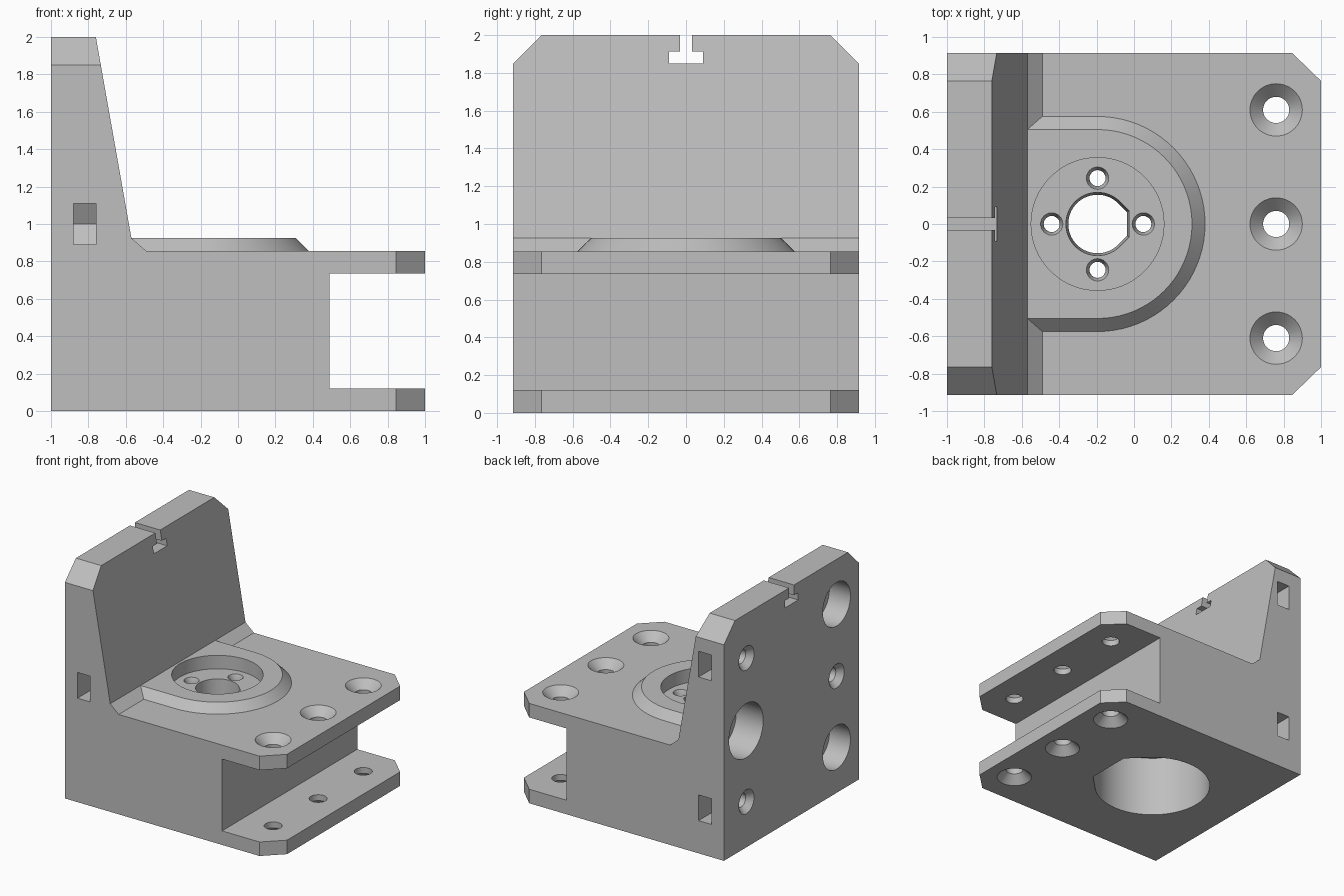
import bpy, bmesh
from math import cos, sin, pi, sqrt
from mathutils import Vector

cube = bpy.data.objects.get("Cube")
if cube:
    bpy.data.objects.remove(cube, do_unlink=True)

grey = bpy.data.materials.new("light_grey_plastic")
grey.use_nodes = True
grey.diffuse_color = (0.52, 0.52, 0.52, 1)
grey.node_tree.nodes["Principled BSDF"].inputs["Base Color"].default_value = (0.52, 0.52, 0.52, 1)

MOTOR_X = -0.195
HALF_Y = 0.915


def loft(name, axis, start, end, a, b):
    """Solid between two matching outlines at a and b along an axis."""
    place = {"x": lambda p, t: Vector((t, p[0], p[1])),
             "y": lambda p, t: Vector((p[0], t, p[1])),
             "z": lambda p, t: Vector((p[0], p[1], t))}[axis]
    bm = bmesh.new()
    lo = [bm.verts.new(place(p, a)) for p in start]
    hi = [bm.verts.new(place(p, b)) for p in end]
    bm.faces.new(lo)
    bm.faces.new(hi)
    n = len(lo)
    for i in range(n):
        j = (i + 1) % n
        bm.faces.new((lo[i], lo[j], hi[j], hi[i]))
    bmesh.ops.recalc_face_normals(bm, faces=bm.faces)
    mesh = bpy.data.meshes.new(name)
    bm.to_mesh(mesh)
    bm.free()
    mesh.materials.append(grey)
    ob = bpy.data.objects.new(name, mesh)
    bpy.context.collection.objects.link(ob)
    return ob


def prism(name, axis, outline, a, b):
    return loft(name, axis, outline, outline, a, b)


def circle(u, v, r, n=48):
    return [(u + r * cos(2 * pi * i / n), v + r * sin(2 * pi * i / n)) for i in range(n)]


def teardrop(r, n=48):
    """Circle with a truncated 45 degree roof toward +x."""
    arc = [pi / 4 + 1.5 * pi * i / n for i in range(n + 1)]
    k = r * (sqrt(2) - 1)
    pts = [(r * cos(t), r * sin(t)) for t in arc] + [(r, -k), (r, k)]
    return [(MOTOR_X + x, y) for x, y in pts]


def rounded_tab(r, n=40):
    """Half-round outline with a straight run back into the wall."""
    arc = [-pi / 2 + pi * i / n for i in range(n + 1)]
    pts = [(MOTOR_X + r * cos(t), r * sin(t)) for t in arc]
    return pts + [(-0.7, r), (-0.7, -r)]


def rect(u0, u1, v0, v1):
    return [(u0, v0), (u1, v0), (u1, v1), (u0, v1)]


def combine(target, tool, operation="DIFFERENCE"):
    mod = target.modifiers.new("bool", "BOOLEAN")
    mod.operation = operation
    mod.solver = "EXACT"
    mod.object = tool
    bpy.context.view_layer.objects.active = target
    bpy.ops.object.modifier_apply(modifier=mod.name)
    bpy.data.objects.remove(tool, do_unlink=True)


# Main bracket: side profile trimmed by plan and wall outlines
profile = [(-1.1, 0), (1.1, 0), (1.1, 0.12), (0.49, 0.12), (0.49, 0.735), (1.1, 0.735),
           (1.1, 0.855), (-0.49, 0.855), (-0.57, 0.925), (-0.76, 2), (-1.1, 2)]
body = prism("motor_bracket", "y", profile, -1.2, 1.2)
plan = [(-1, -HALF_Y), (0.845, -HALF_Y), (1, -0.765), (1, 0.765), (0.845, HALF_Y), (-1, HALF_Y)]
combine(body, prism("plan", "z", plan, -0.1, 2.1), "INTERSECT")
wall = [(-1.3, -0.2), (1.3, -0.2), (1.3, 1.465), (0.665, 2.1), (-0.665, 2.1), (-1.3, 1.465)]
combine(body, prism("wall", "x", wall, -1.5, 1.5), "INTERSECT")

# Raised bevelled boss around the motor pocket
combine(body, loft("boss", "z", rounded_tab(0.595), rounded_tab(0.505), 0.835, 0.925), "UNION")

# Pocket, motor cavity and shaft hole
combine(body, prism("pocket", "z", circle(MOTOR_X, 0, 0.355, 64), 0.81, 1.0))
combine(body, prism("cavity", "z", teardrop(0.467), -0.1, 0.53))
combine(body, loft("shaft_hole", "z", teardrop(0.155), teardrop(0.17), 0.5, 0.83))

# Four screw holes around the shaft
for dx, dy in ((1, 0), (-1, 0), (0, 1), (0, -1)):
    x, y = MOTOR_X + 0.245 * dx, 0.245 * dy
    combine(body, prism("screw", "z", circle(x, y, 0.043, 24), 0.45, 0.9))
    combine(body, loft("sink", "z", circle(x, y, 0.043, 24), circle(x, y, 0.064, 24), 0.77, 0.82))

# Countersunk holes through both flanges
for y in (-0.61, 0, 0.61):
    combine(body, prism("bolt", "z", circle(0.76, y, 0.07), -0.1, 1.0))
    for outer, inner in ((0.875, 0.785), (-0.02, 0.07)):
        combine(body, loft("sink", "z", circle(0.76, y, 0.16), circle(0.76, y, 0.07), outer, inner))

# Blind bores in the back of the wall
for y, z, r, depth in ((0.615, 1.0, 0.232, 0.255), (-0.61, 1.615, 0.187, 0.2), (-0.61, 0.39, 0.187, 0.2)):
    combine(body, prism("bore", "x", circle(y, z, r), -1.1, depth - 1))

# Screw holes in the back, each with a side slot for a hex nut
for side, z in ((1, 1.62), (-1, 1.0), (1, 0.39)):
    y = 0.61 * side
    combine(body, prism("screw", "x", circle(y, z, 0.06, 32), -1.1, -0.73))
    combine(body, loft("sink", "x", circle(y, z, 0.12, 32), circle(y, z, 0.06, 32), -1.02, -0.95))
    slot = [(side, z - 0.11), (side, z + 0.11), (y - 0.064 * side, z + 0.11),
            (y - 0.127 * side, z), (y - 0.064 * side, z - 0.11)]
    combine(body, prism("nut_slot", "x", slot, -0.88, -0.76))

# T-shaped slot across the top of the wall
tee = [(-0.09, 1.85), (0.09, 1.85), (0.09, 1.912), (0.033, 1.912),
       (0.033, 2.1), (-0.033, 2.1), (-0.033, 1.912), (-0.09, 1.912)]
combine(body, prism("tee_slot", "x", tee, -1.1, -0.6))

# Smooth the round walls, keep edges sharp
body.select_set(True)
bpy.context.view_layer.objects.active = body
bpy.ops.object.shade_smooth_by_angle(angle=pi / 6)
